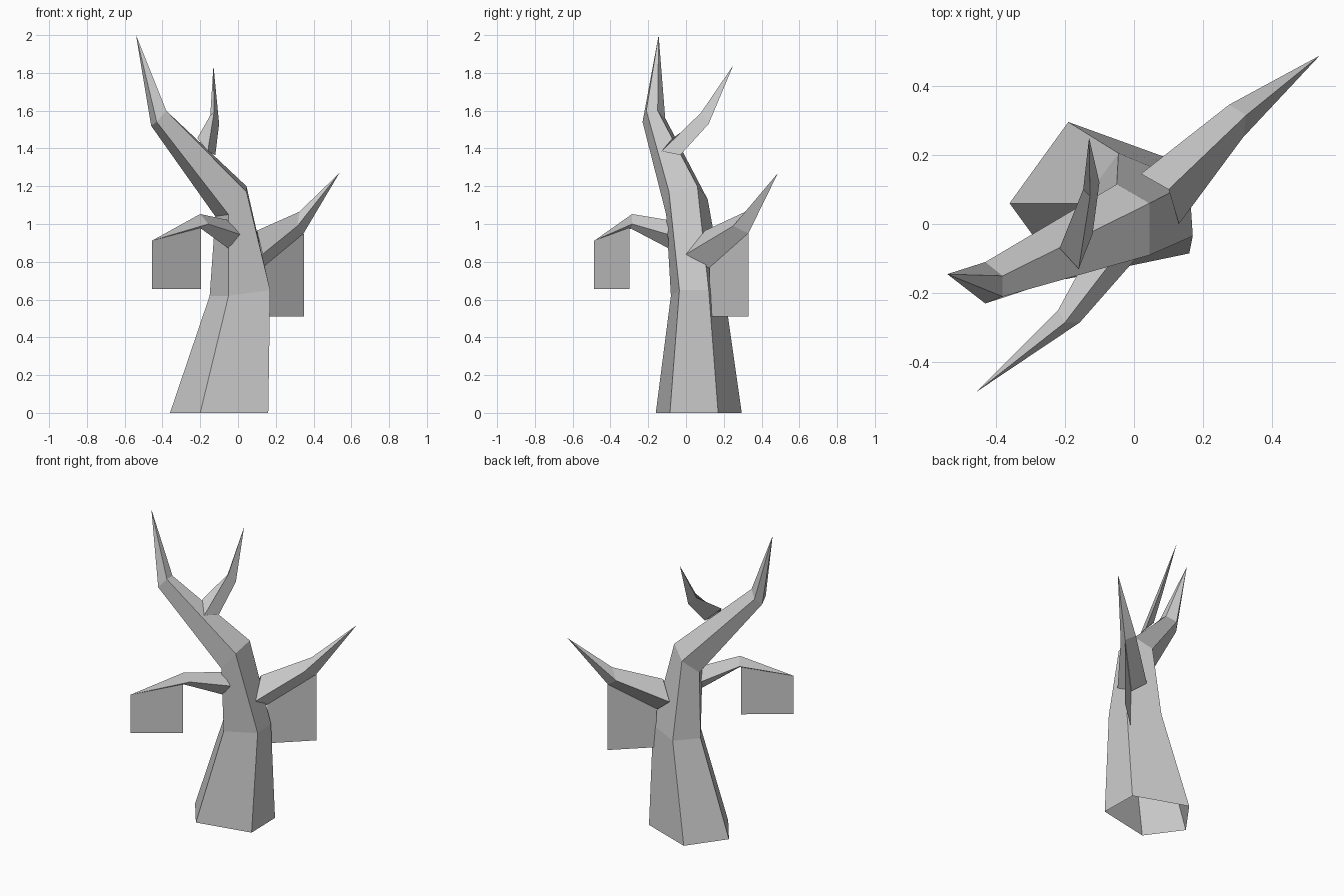
import bpy, bmesh

if "Cube" in bpy.data.objects:
    bpy.data.objects.remove(bpy.data.objects["Cube"])


def make_mesh(name, verts, faces):
    mesh = bpy.data.meshes.new(name)
    mesh.from_pydata(verts, [], faces)
    bm = bmesh.new()
    bm.from_mesh(mesh)
    bmesh.ops.recalc_face_normals(bm, faces=bm.faces)
    bm.to_mesh(mesh)
    bm.free()
    obj = bpy.data.objects.new(name, mesh)
    bpy.context.collection.objects.link(obj)
    return obj


def limb(name, rings, tip):
    """Skin a stack of cross-sections and close it at a pointed tip; the root stays open."""
    n = len(rings[0])
    verts = [p for ring in rings for p in ring] + [tip]
    faces = []
    for r in range(len(rings) - 1):
        for i in range(n):
            a, b = r * n + i, r * n + (i + 1) % n
            faces.append((a, b, b + n, a + n))
    last = (len(rings) - 1) * n
    faces += [(last + i, last + (i + 1) % n, len(verts) - 1) for i in range(n)]
    return make_mesh(name, verts, faces)


# Five-sided trunk, bending to the left into the main spike
limb("trunk", [
    [(-.36, .06, 0), (-.2, -.16, 0), (.16, -.085, 0), (.155, .17, 0), (-.19, .295, 0)],
    [(-.15, .06, .62), (-.05, -.08, .62), (.17, -.035, .65), (.16, .12, .65), (-.045, .205, .63)],
    [(-.12, .03, 1.04), (-.05, -.105, 1.05), (.045, -.09, 1.17), (.045, .06, 1.2), (-.05, .115, 1.13)],
    [(-.46, -.15, 1.52), (-.43, -.23, 1.54), (-.38, -.21, 1.6), (-.38, -.15, 1.6), (-.43, -.11, 1.56)],
], (-.54, -.145, 2.0))

# Small three-sided upper branch
limb("upper_branch", [
    [(-.16, -.13, 1.385), (-.215, -.07, 1.455), (-.12, -.03, 1.365)],
    [(-.127, .08, 1.59), (-.147, .1, 1.575), (-.1, .12, 1.53)],
], (-.13, .25, 1.84))

# Right branch, rising to the back: ridge, front, underside, back
limb("right_branch", [
    [(.1, .1, .965), (.13, 0, .84), (.125, .125, .765), (.02, .145, .85)],
    [(.325, .315, 1.065), (.315, .25, .99), (.347, .33, .95), (.275, .345, 1.0)],
], (.537, .487, 1.27))

# Left branch, drooping to the front
limb("left_branch", [
    [(-.05, -.09, 1.02), (.01, -.095, .945), (-.05, -.09, .87), (-.09, -.01, .95)],
    [(-.2, -.285, 1.053), (-.157, -.285, 1.0), (-.195, -.29, .975), (-.22, -.25, 1.0)],
], (-.455, -.485, .912))


# Flat hanging cards below the branches
def hanging_card(name, inner, outer, bottom):
    make_mesh(name, [inner, outer, (*outer[:2], bottom), (*inner[:2], bottom)], [(0, 1, 2, 3)])


hanging_card("right_hanging_moss", (.13, .125, .77), (.35, .33, .952), .51)
hanging_card("left_hanging_moss", (-.197, -.3, .98), (-.455, -.487, .912), .655)
